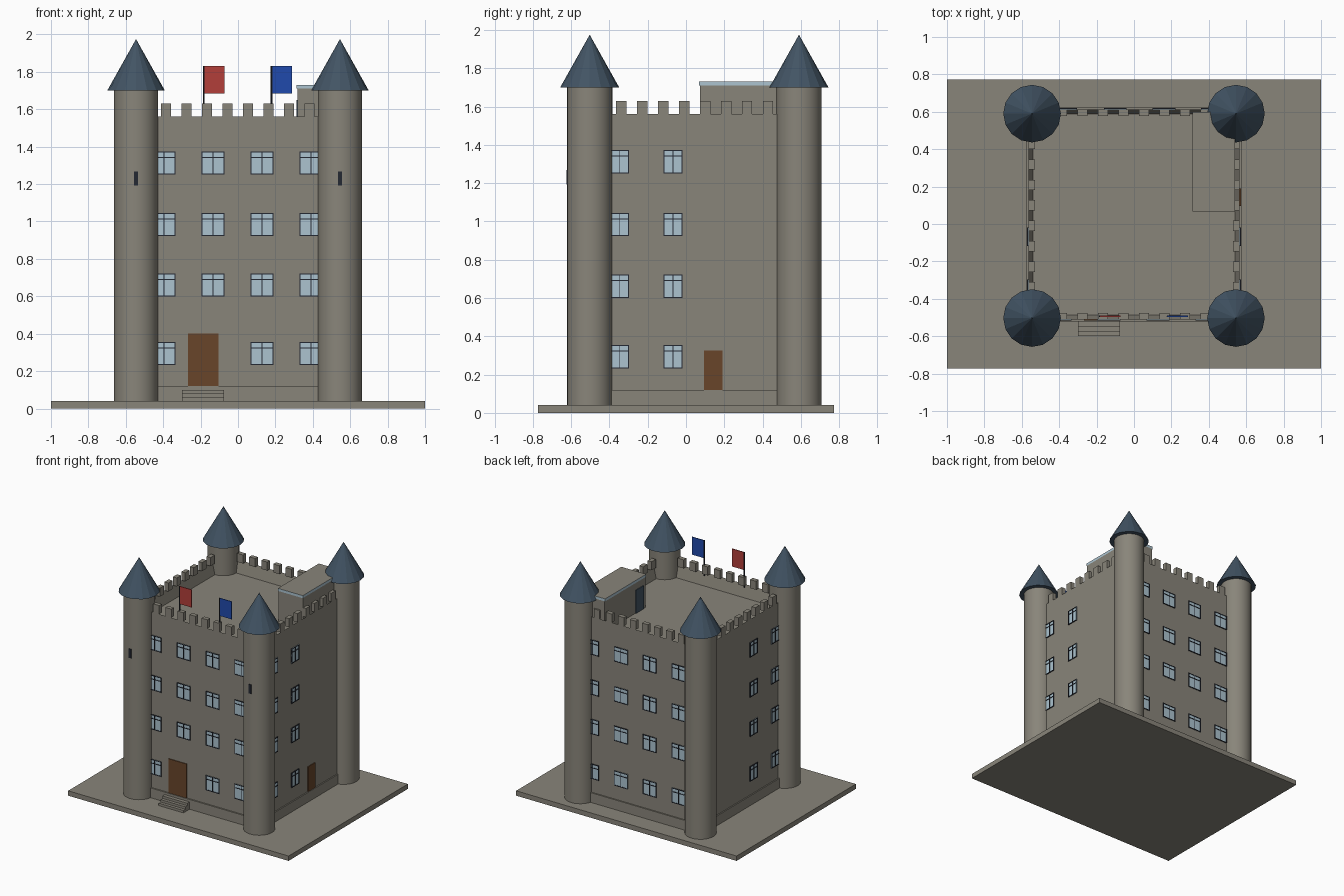
import bpy, bmesh, math
from mathutils import Matrix

if "Cube" in bpy.data.objects:
    bpy.data.objects.remove(bpy.data.objects["Cube"])


def material(name, srgb):
    m = bpy.data.materials.new(name)
    lin = [(c / 255 / 12.92) if c < 11 else ((c / 255 + 0.055) / 1.055) ** 2.4 for c in srgb]
    m.diffuse_color = (*lin, 1)
    m.use_nodes = True
    m.node_tree.nodes["Principled BSDF"].inputs["Base Color"].default_value = m.diffuse_color
    return m


STONE = material("stone", (137, 133, 122))
SLATE = material("slate_blue", (66, 84, 100))
GLASS = material("pale_glass", (172, 196, 208))
DARK = material("dark_frame", (36, 40, 50))
WOOD = material("brown_wood", (104, 69, 42))
RED = material("flag_red", (178, 62, 58))
BLUE = material("flag_blue", (32, 74, 172))


def box(bm, x0, x1, y0, y1, z0, z1):
    mat = Matrix.Translation(((x0 + x1) / 2, (y0 + y1) / 2, (z0 + z1) / 2)) @ \
        Matrix.Diagonal((abs(x1 - x0), abs(y1 - y0), abs(z1 - z0), 1))
    bmesh.ops.create_cube(bm, size=1, matrix=mat)


def cone(bm, x, y, z0, z1, r0, r1, n):
    bmesh.ops.create_cone(bm, cap_ends=True, segments=n, radius1=r0, radius2=r1, depth=z1 - z0,
                          matrix=Matrix.Translation((x, y, (z0 + z1) / 2)))


def finish(name, bm, *mats):
    me = bpy.data.meshes.new(name)
    bm.to_mesh(me)
    bm.free()
    for m in mats:
        me.materials.append(m)
    ob = bpy.data.objects.new(name, me)
    bpy.context.collection.objects.link(ob)
    return ob


def boxes(name, mat, dims):
    bm = bmesh.new()
    for d in dims:
        box(bm, *d)
    return finish(name, bm, mat)


X, YF, YB = 0.565, -0.51, 0.612      # outer wall faces
T = 0.035                            # parapet thickness
TOP, FLOOR = 1.56, 1.46


def on_wall(side, u0, u1, d0, d1, z0, z1):
    """Box on a wall: u runs along the wall, d is distance out from it."""
    return {"front": (u0, u1, YF - d1, YF - d0, z0, z1),
            "back": (u0, u1, YB + d0, YB + d1, z0, z1),
            "right": (X + d0, X + d1, u0, u1, z0, z1),
            "left": (-X - d1, -X - d0, u0, u1, z0, z1)}[side]


# Ground slab, keep body, plinth
boxes("ground_slab", STONE, [(-1, 1, -0.773, 0.773, 0, 0.04)])
boxes("plinth", STONE, [(-X - .01, X + .01, YF - .011, YB + .01, 0.04, 0.12)])

bm = bmesh.new()
box(bm, -X, X, YF, YB, 0.04, TOP)
bm.normal_update()
roof = [f for f in bm.faces if f.normal.z > 0.9]
bmesh.ops.inset_region(bm, faces=roof, thickness=T)
bmesh.ops.translate(bm, verts=roof[0].verts, vec=(0, 0, FLOOR - TOP))
finish("keep_walls", bm, STONE)

# Battlements
merlons = []
for i in range(8):
    x, y = -0.385 + i * 0.1095, -0.338 + i * 0.1095
    for side, u in (("front", x), ("back", x), ("left", y), ("right", y)):
        merlons.append(on_wall(side, u - .027, u + .027, -T, 0, TOP, 1.63))
boxes("battlements", STONE, merlons)

# Corner towers with cone roofs and arrow slits
for fx, xn in ((-1, "left"), (1, "right")):
    for y, yn in ((-0.503, "front"), (0.59, "back")):
        x = fx * 0.545
        bm = bmesh.new()
        cone(bm, x, y, 0.04, 1.705, 0.118, 0.118, 32)
        ob = finish(f"tower_{yn}_{xn}", bm, STONE)
        bpy.context.view_layer.objects.active = ob
        ob.select_set(True)
        bpy.ops.object.shade_smooth_by_angle(angle=math.radians(35))
        ob.select_set(False)
        bm = bmesh.new()
        cone(bm, x, y, 1.70, 1.975, 0.154, 0, 16)
        finish(f"tower_roof_{yn}_{xn}", bm, SLATE)
        boxes(f"arrow_slit_{yn}_{xn}", DARK,
              [(x - .011, x + .011, y - .121, y - .113, 1.193, 1.268)])

# Windows: glass plates with thin dark bars
glass, bars = [], []


def window(side, u, z, w):
    h, b = 0.122, 0.005
    l, r, t = u - w / 2, u + w / 2, z + h
    glass.append(on_wall(side, l, r, -.002, .003, z, t))
    for a, c, z0, z1 in ((l, l + b, z, t), (r - b, r, z, t), (u - b / 2, u + b / 2, z, t),
                         (l, r, z, z + b), (l, r, t - b, t), (l, r, z + .088, z + .088 + b)):
        bars.append(on_wall(side, a, c, -.002, .007, z0, z1))


for row, z in enumerate((0.233, 0.6, 0.923, 1.251)):
    for col, u in enumerate((-0.396, -0.134, 0.128, 0.39)):
        if (row, col) != (0, 1):     # the front door takes this place
            window("front", u, z, 0.122)
    for u in (-0.365, -0.10, 0.16, 0.42):
        window("back", u, z, 0.122)
    for u in (-0.346, -0.068):
        window("right", u, z, 0.098)
        window("left", u, z, 0.098)
boxes("window_glass", GLASS, glass)
boxes("window_bars", DARK, bars)

# Doors and front steps
boxes("front_door", WOOD, [on_wall("front", -0.268, -0.105, -.002, .006, 0.12, 0.4)])
boxes("side_door", WOOD, [on_wall("right", 0.095, 0.19, -.002, .006, 0.12, 0.325)])
boxes("front_steps", STONE, [(-0.30, -0.075, -0.6 + i * .025, -0.515, 0.04 + i * .02, 0.06 + i * .02)
                             for i in range(3)])

# Rooftop stair house with a glass-edged roof
boxes("stair_house", STONE, [(0.318, 0.54, 0.073, 0.6, FLOOR - .01, 1.71)])
boxes("stair_house_door", SLATE, [(0.312, 0.32, 0.10, 0.2, FLOOR, 1.65)])
bm = bmesh.new()
box(bm, 0.314, 0.54, 0.068, 0.6, 1.71, 1.731)
bm.normal_update()
for f in bm.faces:
    f.material_index = 0 if abs(f.normal.z) > 0.5 else 1
finish("stair_house_roof", bm, STONE, GLASS)

# Flags
for name, x, mat in (("red", -0.183, RED), ("blue", 0.18, BLUE)):
    bm = bmesh.new()
    cone(bm, x, -0.493, TOP - .02, 1.83, 0.005, 0.005, 8)
    finish(f"flag_pole_{name}", bm, DARK)
    boxes(f"flag_{name}", mat, [(x, x + 0.11, -0.496, -0.49, 1.685, 1.83)])
